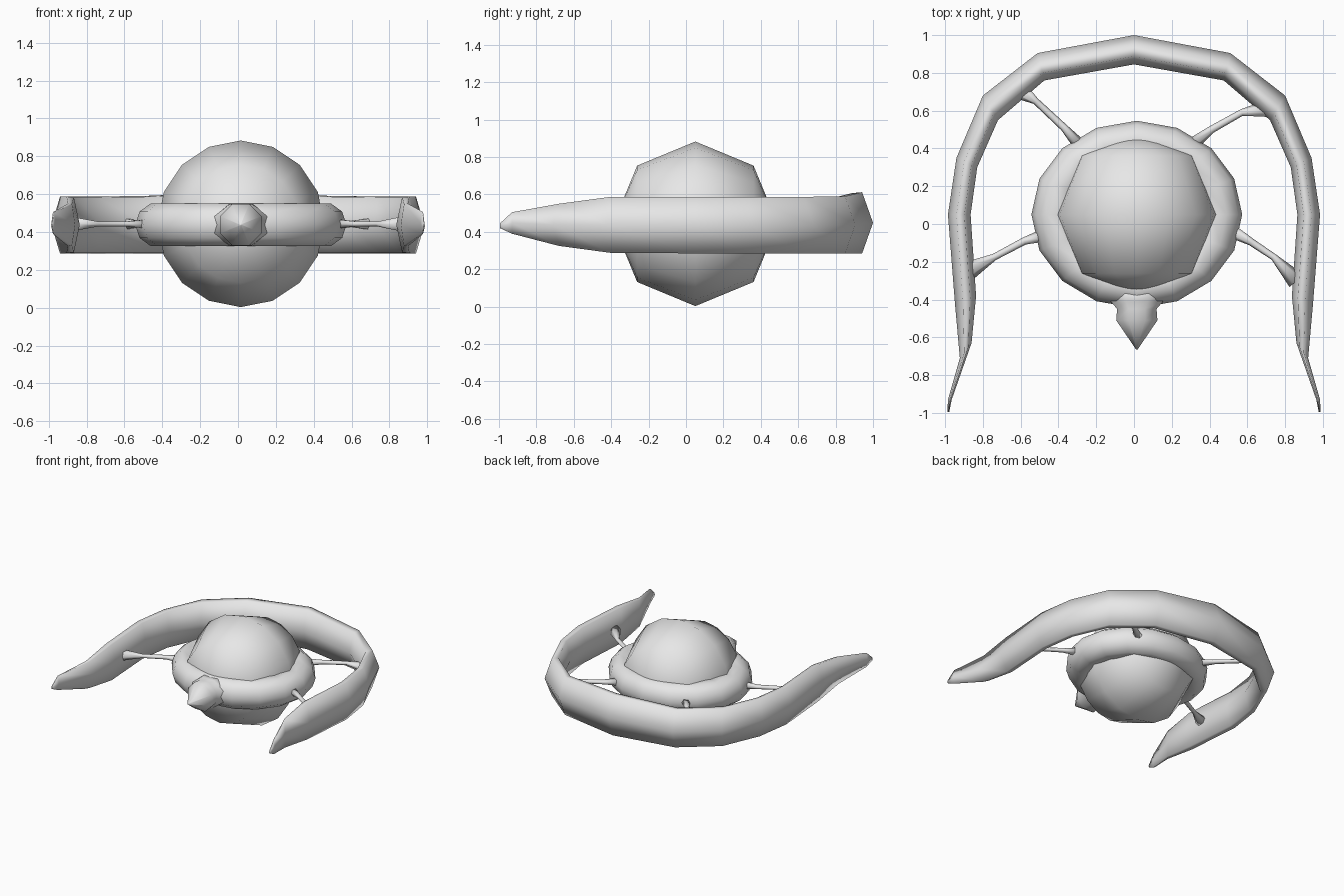
import bpy, bmesh, math
from mathutils import Vector, Matrix

cube = bpy.data.objects.get("Cube")
if cube:
    bpy.data.objects.remove(cube, do_unlink=True)

grey = bpy.data.materials.new("light_grey")
grey.use_nodes = True
grey.diffuse_color = (0.8, 0.8, 0.8, 1)
grey.node_tree.nodes["Principled BSDF"].inputs["Base Color"].default_value = (0.8, 0.8, 0.8, 1)

CX, CY, CZ = 0.015, 0.05, 0.443  # centre of the body


def finish(name, bm):
    bmesh.ops.recalc_face_normals(bm, faces=bm.faces)
    for f in bm.faces:
        f.smooth = True
    mesh = bpy.data.meshes.new(name)
    bm.to_mesh(mesh)
    bm.free()
    mesh.materials.append(grey)
    obj = bpy.data.objects.new(name, mesh)
    bpy.context.collection.objects.link(obj)
    return obj


def loft(name, rings, closed=False):
    """Skin a list of point rings, capping the ends unless closed."""
    bm = bmesh.new()
    loops = [[bm.verts.new(p) for p in ring] for ring in rings]
    n = len(loops[0])
    pairs = list(zip(loops, loops[1:]))
    if closed:
        pairs.append((loops[-1], loops[0]))
    else:
        bm.faces.new(loops[0])
        bm.faces.new(loops[-1])
    for a, b in pairs:
        for i in range(n):
            j = (i + 1) % n
            bm.faces.new((a[i], a[j], b[j], b[i]))
    return finish(name, bm)


def circle(n, start=0):
    return [(math.cos(t), math.sin(t)) for t in
            (math.tau * i / n + start for i in range(n))]


# Core sphere, poles pointing front and back
bm = bmesh.new()
bmesh.ops.create_uvsphere(bm, u_segments=16, v_segments=4, radius=0.44)
bm.transform(Matrix.Translation((CX, CY, CZ)) @ Matrix.Rotation(math.pi / 2, 4, 'X'))
finish("core_sphere", bm)

# Ring around the core, slightly wider than it is deep
collar = []
for c, s in circle(16):
    collar.append([(CX + (0.44 + 0.118 * u) * c, CY + (0.44 + 0.118 * u) * s * 0.89,
                    0.438 + 0.118 * v) for u, v in circle(10)])
loft("core_ring", collar, closed=True)

# Pointed nose at the front of the ring
nose = []
for y, r in ((-0.34, 0.17), (-0.41, 0.15), (-0.45, 0.113), (-0.51, 0.118), (-0.665, 0.004)):
    nose.append([(CX + r * u, y, 0.438 + min(r, 0.118) * v)
                 for u, v in circle(8, math.pi / 8)])
loft("nose", nose)

# Open hoop: outer x, y, inner x, y, bottom z, top z on one side
half = [
    (0.51, 0.905, 0.475, 0.76, 0.285, 0.59),
    (0.80, 0.68, 0.72, 0.55, 0.285, 0.587),
    (0.94, 0.35, 0.83, 0.30, 0.285, 0.587),
    (0.985, 0.05, 0.865, 0.05, 0.285, 0.587),
    (0.948, -0.42, 0.836, -0.38, 0.288, 0.587),
    (0.922, -0.71, 0.86, -0.63, 0.325, 0.55),
    (0.985, -0.93, 0.965, -0.93, 0.39, 0.505),
    (0.988, -0.995, 0.978, -0.995, 0.42, 0.445),
]
back = (0, 1.0, 0, 0.845, 0.285, 0.612)
stations = [(-a, b, -c, d, e, f) for a, b, c, d, e, f in reversed(half)] + [back] + half
section = [(1, 0), (0.25, 1), (-0.45, 0.97), (-1, 0), (-0.45, -0.97), (0.25, -1)]
hoop = []
for ox, oy, ix, iy, lo, hi in stations:
    outer, inner = Vector((ox, oy, 0)), Vector((ix, iy, 0))
    mid, arm = (outer + inner) / 2, (outer - inner) / 2
    up = Vector((0, 0, 1))
    hoop.append([mid + arm * u + up * ((lo + hi) / 2 + v * (hi - lo) / 2)
                 for u, v in section])
loft("outer_hoop", hoop)


# Thin struts with flared ends joining ring and hoop
def strut(name, path):
    pts = [Vector((x, y, 0.442)) for x, y in path]
    radii = [0.034, 0.02, 0.018, 0.05]
    rings = []
    for i, p in enumerate(pts):
        d = (pts[min(i + 1, 3)] - pts[max(i - 1, 0)]).normalized()
        side = Vector((-d.y, d.x, 0))
        rings.append([p + side * radii[i] * u + Vector((0, 0, radii[i] * 0.8 * v))
                      for u, v in circle(6)])
    loft(name, rings)


strut("back_right_strut", [(-0.29, 0.42), (-0.37, 0.51), (-0.52, 0.65), (-0.61, 0.71)])
strut("back_left_strut", [(0.32, 0.43), (0.41, 0.50), (0.57, 0.59), (0.73, 0.615)])
strut("front_right_strut", [(-0.48, -0.06), (-0.58, -0.09), (-0.74, -0.175), (-0.87, -0.245)])
strut("front_left_strut", [(0.53, -0.045), (0.62, -0.095), (0.74, -0.175), (0.86, -0.30)])
